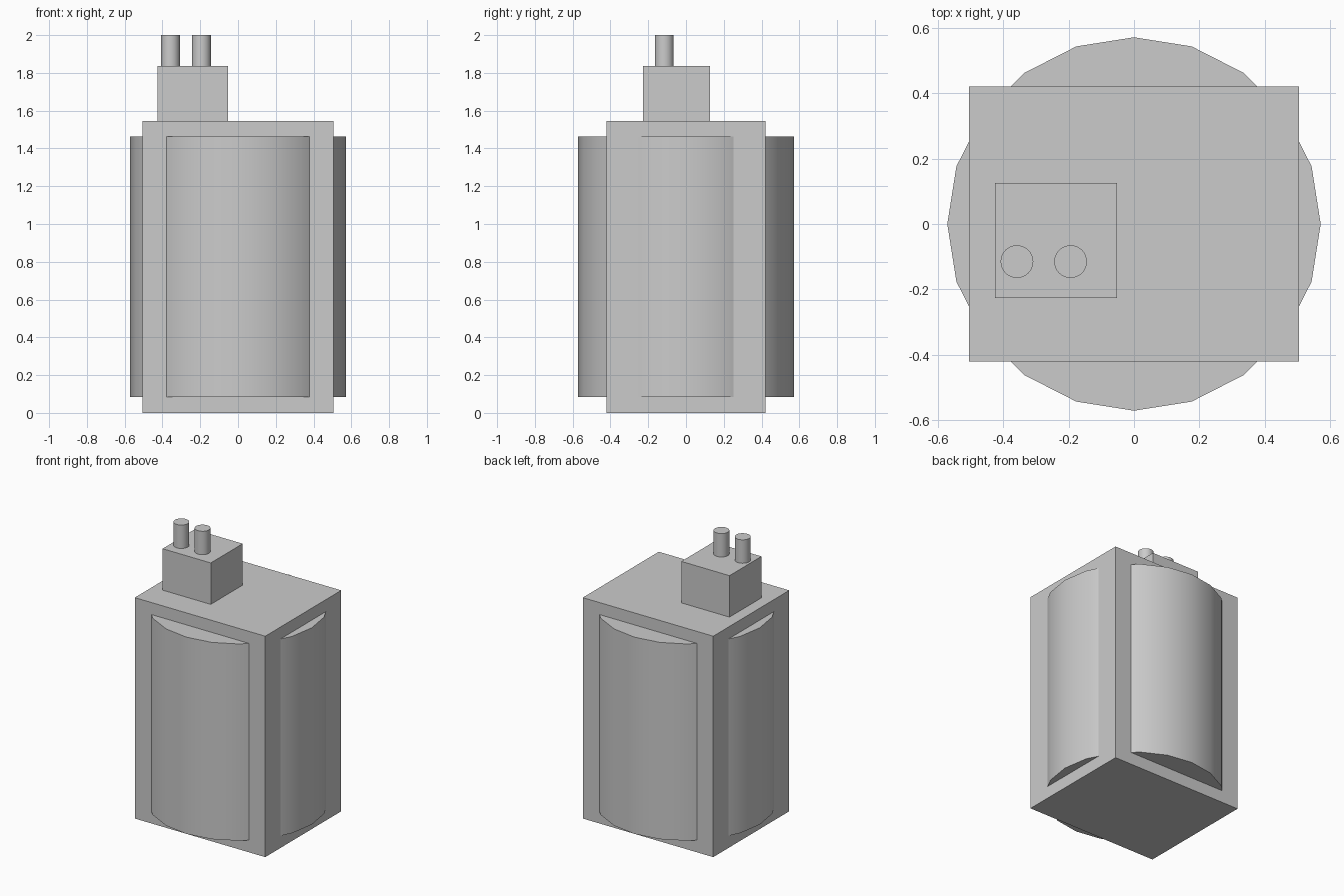
import bpy
import math

if "Cube" in bpy.data.objects:
    bpy.data.objects.remove(bpy.data.objects["Cube"])


def box(name, x, y, z):
    """Box from (min, max) ranges on each axis."""
    bpy.ops.mesh.primitive_cube_add(
        size=1, location=[sum(r) / 2 for r in (x, y, z)])
    ob = bpy.context.object
    ob.name = name
    ob.scale = [r[1] - r[0] for r in (x, y, z)]
    bpy.ops.object.transform_apply(location=False, rotation=False, scale=True)
    return ob


def cylinder(name, x, y, z, radius, sides, turn=0.0):
    """Upright smooth-sided cylinder between two heights."""
    bpy.ops.mesh.primitive_cylinder_add(
        vertices=sides, radius=radius, depth=z[1] - z[0],
        location=(x, y, sum(z) / 2), rotation=(0, 0, turn))
    ob = bpy.context.object
    ob.name = name
    bpy.ops.object.shade_smooth_by_angle(angle=math.radians(30))
    return ob


# Main casing
box("casing", (-0.505, 0.505), (-0.42, 0.42), (0, 1.546))

# Round drum bulging through all four sides of the casing
cylinder("drum", 0, 0, (0.085, 1.462), 0.571, 20)

# Terminal block on top
box("terminal_block", (-0.425, -0.052), (-0.227, 0.126), (1.546, 1.836))

# Pair of terminal pins
for side, x in (("left", -0.358), ("right", -0.194)):
    cylinder(f"terminal_pin_{side}", x, -0.115, (1.836, 2.0), 0.05, 32)
